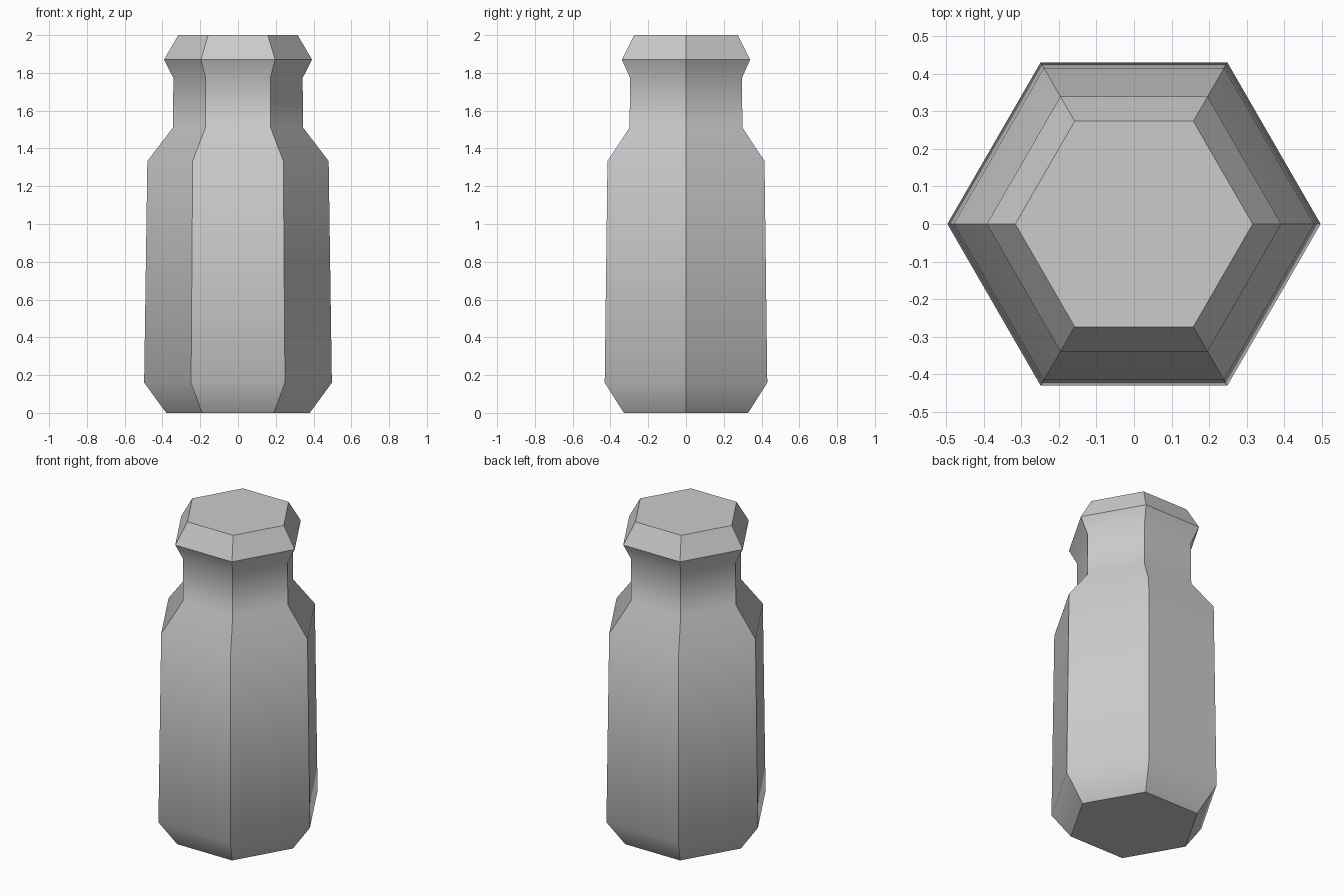
import bpy, bmesh, math

if "Cube" in bpy.data.objects:
    bpy.data.objects.remove(bpy.data.objects["Cube"])

SIDES = 6
# (corner radius, height) from the base up to the top of the stopper lip
PROFILE = [(0.38, 0.0), (0.497, 0.16), (0.48, 1.333), (0.345, 1.51),
           (0.342, 1.773), (0.392, 1.87), (0.316, 2.0)]

# Hexagonal bottle: stacked rings bridged with quads, capped at both ends
bm = bmesh.new()
rings = [[bm.verts.new((r * math.cos(math.tau * i / SIDES),
                        r * math.sin(math.tau * i / SIDES), z))
          for i in range(SIDES)] for r, z in PROFILE]
for low, high in zip(rings, rings[1:]):
    for i in range(SIDES):
        j = (i + 1) % SIDES
        bm.faces.new((low[i], low[j], high[j], high[i]))
bm.faces.new(rings[0][::-1])
bm.faces.new(rings[-1])

mesh = bpy.data.meshes.new("bottle")
bm.to_mesh(mesh)
bm.free()
bottle = bpy.data.objects.new("bottle", mesh)
bpy.context.collection.objects.link(bottle)

# Soft shading along the profile, crisp hexagon corners and lip
bpy.context.view_layer.objects.active = bottle
bottle.select_set(True)
bpy.ops.object.shade_smooth_by_angle(angle=math.radians(40))
